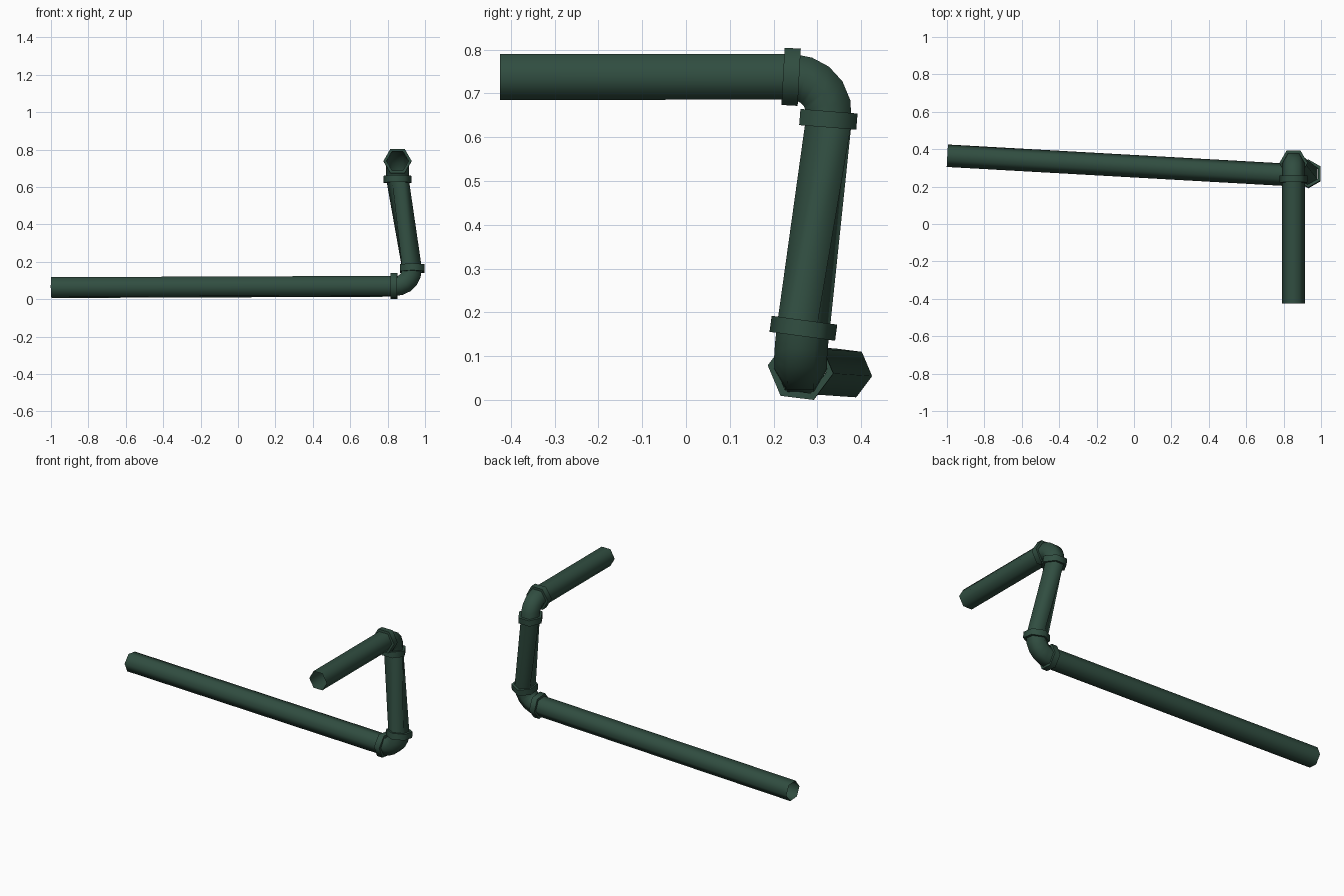
import bpy, bmesh, math
from mathutils import Vector

if "Cube" in bpy.data.objects:
    bpy.data.objects.remove(bpy.data.objects["Cube"])

SIDES = 6
PIPE_R = 0.0605
COLLAR_R = 0.0755
X, Y = Vector((1, 0, 0)), Vector((0, 1, 0))

green = bpy.data.materials.new("dark green")
green.diffuse_color = (0.030, 0.075, 0.052, 1)
green.use_nodes = True
green.node_tree.nodes["Principled BSDF"].inputs["Base Color"].default_value = green.diffuse_color


def ring(bm, centre, axis, ref, radius, phase=0.0):
    """One hexagonal cross-section with a corner pointing along ref."""
    axis = axis.normalized()
    u = (ref - axis * ref.dot(axis)).normalized()
    v = axis.cross(u)
    out = []
    for k in range(SIDES):
        a = phase + math.tau * k / SIDES
        out.append(bm.verts.new(centre + (u * math.cos(a) + v * math.sin(a)) * radius))
    return out


def bridge(bm, a, b):
    for k in range(SIDES):
        j = (k + 1) % SIDES
        bm.faces.new((a[k], a[j], b[j], b[k]))


def finish(bm, name):
    bmesh.ops.recalc_face_normals(bm, faces=bm.faces[:])
    me = bpy.data.meshes.new(name)
    bm.to_mesh(me)
    bm.free()
    me.materials.append(green)
    ob = bpy.data.objects.new(name, me)
    bpy.context.collection.objects.link(ob)
    bpy.ops.object.select_all(action='DESELECT')
    ob.select_set(True)
    bpy.context.view_layer.objects.active = ob
    bpy.ops.object.shade_smooth_by_angle(angle=math.radians(65))


def bezier(p0, p1, p2, p3, n=5):
    """Points and tangents along an elbow."""
    p0, p1, p2, p3 = map(Vector, (p0, p1, p2, p3))
    out = []
    for i in range(n + 1):
        t = i / n
        s = 1 - t
        p = p0 * s**3 + p1 * 3 * s * s * t + p2 * 3 * s * t * t + p3 * t**3
        d = (p1 - p0) * s * s + (p2 - p1) * 2 * s * t + (p3 - p2) * t * t
        out.append((p, d.normalized()))
    return out


def tube(name, stations):
    bm = bmesh.new()
    rings = [ring(bm, p, d, ref, PIPE_R, ph) for p, d, ref, ph in stations]
    for a, b in zip(rings, rings[1:]):
        bridge(bm, a, b)
    finish(bm, name)


def collar(name, centre, axis, ref, length=0.037):
    bm = bmesh.new()
    c, d = Vector(centre), Vector(axis).normalized()
    h = d * length / 2
    rings = [ring(bm, c + off, d, ref, r) for off, r in
             ((-h, PIPE_R * 0.97), (-h, COLLAR_R), (h, COLLAR_R), (h, PIPE_R * 0.97))]
    for a, b in zip(rings, rings[1:]):
        bridge(bm, a, b)
    finish(bm, name)


# paths of the two elbows
upper = bezier((0.853, 0.242, 0.738), (0.853, 0.292, 0.735),
               (0.853, 0.331, 0.700), (0.853, 0.326, 0.640))
lower = bezier((0.930, 0.268, 0.165), (0.930, 0.260, 0.105),
               (0.890, 0.261, 0.070), (0.835, 0.262, 0.069))
turn = math.radians(120)   # the upright pipe twists by half a side
top = [(p, d, X, 0.0) for p, d in upper]
low = [(p, d, Y, turn) for p, d in lower]

# pipes and elbows, open at both free ends
start, end = Vector((0.853, -0.425, 0.738)), Vector((-0.998, 0.365, 0.062))
tube("upper_pipe", [(start, Y, X, 0.0), top[0]])
tube("upper_elbow", top)
tube("upright_pipe", [top[-1], low[0]])
tube("lower_elbow", low)
long_ref = Vector((0, 1, -0.124))
low_end = low[-1]
tube("long_pipe", [(low_end[0], end - low_end[0], long_ref, turn),
                   (end, end - low_end[0], long_ref, turn)])

# collars at the elbow ends
collar("upper_pipe_collar", (0.853, 0.240, 0.738), (0, 1, -0.055), X)
collar("upright_top_collar", (0.853, 0.325, 0.641), (0, -0.08, -1), X)
collar("upright_bottom_collar", (0.932, 0.268, 0.164), (0, -0.135, -1), Y)
collar("long_pipe_collar", (0.834, 0.262, 0.070), (-1, 0.03, 0), long_ref)
